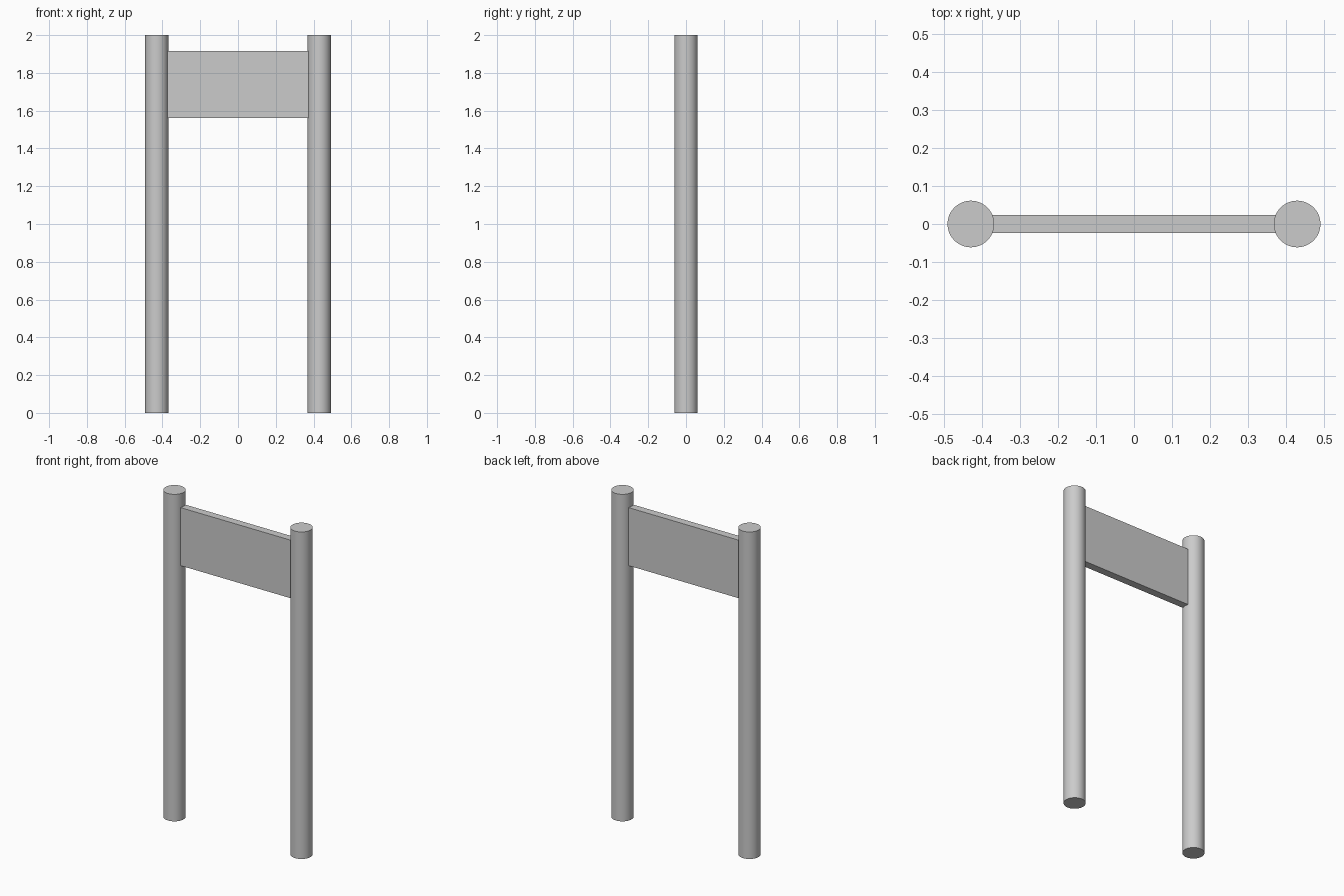
import bpy
import math

if "Cube" in bpy.data.objects:
    bpy.data.objects.remove(bpy.data.objects["Cube"])


def post(name, x):
    bpy.ops.mesh.primitive_cylinder_add(vertices=48, radius=0.0615, depth=2.0,
                                        location=(x, 0, 1.0))
    bpy.context.object.name = name
    bpy.ops.object.shade_smooth_by_angle(angle=math.radians(30))


# Two round posts
post("left_post", -0.43)
post("right_post", 0.43)

# Flat board held between the posts, ends just inside them
z_low, z_high = 1.56, 1.915
bpy.ops.mesh.primitive_cube_add(size=1, location=(0, 0, (z_low + z_high) / 2))
board = bpy.context.object
board.name = "sign_board"
board.scale = (0.75, 0.047, z_high - z_low)
bpy.ops.object.transform_apply(location=False, rotation=False, scale=True)
